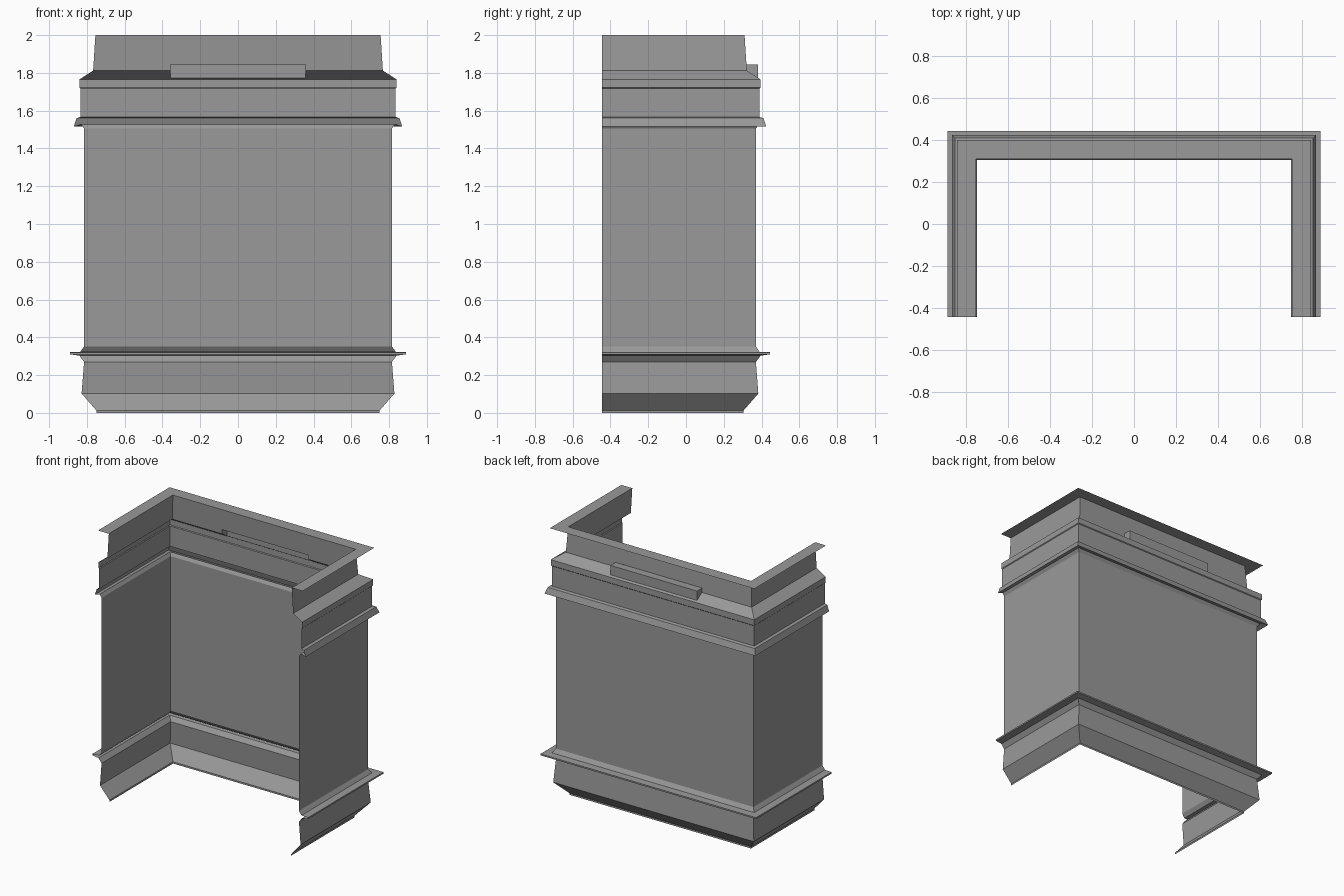
import bpy, bmesh

cube = bpy.data.objects.get("Cube")
if cube:
    bpy.data.objects.remove(cube)

FRONT = -0.445        # open front edge
INSET = 0.445         # back wall sits at half width minus this
NICHE_X, NICHE_Y, NICHE_Z = 0.357, 0.38, 1.845

grey = bpy.data.materials.new("plain grey")
grey.use_nodes = True
colour = (0.32, 0.32, 0.32, 1)
grey.diffuse_color = colour
grey.node_tree.nodes["Principled BSDF"].inputs["Base Color"].default_value = colour


def finish(bm, name):
    mesh = bpy.data.meshes.new(name)
    bm.to_mesh(mesh)
    bm.free()
    mesh.materials.append(grey)
    obj = bpy.data.objects.new(name, mesh)
    bpy.context.collection.objects.link(obj)
    return obj


def sweep(bm, profile):
    """Sweep (half width, height) points round the three-sided plan."""
    rows = []
    for r, z in profile:
        plan = [(-r, FRONT), (-r, r - INSET), (r, r - INSET), (r, FRONT)]
        rows.append([bm.verts.new((x, y, z)) for x, y in plan])
    for low, high in zip(rows, rows[1:]):
        for i in range(3):
            bm.faces.new((low[i], high[i], high[i + 1], low[i + 1]))


# Lower plinth with its thin projecting ledge, and the plain wall above
base = [(0.75, 0), (0.75, 0.013), (0.828, 0.102), (0.815, 0.27),
        (0.84, 0.303), (0.89, 0.31), (0.89, 0.321), (0.835, 0.323),
        (0.815, 0.352)]
wall = [(0.815, 0.352), (0.815, 1.505)]
# Drip moulding, frieze band, sloped shoulder, neck and top flange
cornice = [(0.815, 1.505), (0.83, 1.528), (0.87, 1.515), (0.855, 1.56),
           (0.835, 1.566), (0.835, 1.717), (0.84, 1.722), (0.84, 1.765),
           (0.767, 1.812), (0.755, 2), (0.845, 2)]

for name, profile in (("plinth", base), ("wall_panels", wall)):
    bm = bmesh.new()
    sweep(bm, profile)
    finish(bm, name)

# Cornice with an opening cut in its back for the niche
bm = bmesh.new()
sweep(bm, cornice)


def in_back(face):
    c = face.calc_center_median()
    return abs(c.x) < 0.7 and 1.765 < c.z < 1.99


for co, no in (((NICHE_X, 0, 0), (1, 0, 0)), ((-NICHE_X, 0, 0), (1, 0, 0)),
               ((0, 0, NICHE_Z), (0, 0, 1)), ((0, NICHE_Y, 0), (0, 1, 0))):
    faces = [f for f in bm.faces if in_back(f)]
    geom = set(faces)
    for f in faces:
        geom.update(f.edges, f.verts)
    bmesh.ops.bisect_plane(bm, geom=list(geom), plane_co=co, plane_no=no)
hole = []
for f in bm.faces:
    c = f.calc_center_median()
    if in_back(f) and abs(c.x) < NICHE_X and c.z < NICHE_Z and c.y < NICHE_Y:
        hole.append(f)
bmesh.ops.delete(bm, geom=hole, context='FACES')
finish(bm, "cornice")

# Niche shell: back plate, lid and two cheeks
bm = bmesh.new()
neck_y, shoulder_y = 0.32, 0.322
lip_z = 1.774
ends = []
for x in (-NICHE_X, NICHE_X):
    outline = [(neck_y, NICHE_Z), (NICHE_Y, NICHE_Z), (NICHE_Y, lip_z), (shoulder_y, 1.812)]
    ends.append([bm.verts.new((x, y, z)) for y, z in outline])
left, right = ends
for i in range(2):
    bm.faces.new((left[i], right[i], right[i + 1], left[i + 1]))
bm.faces.new(left)
bm.faces.new(right[::-1])
bmesh.ops.recalc_face_normals(bm, faces=bm.faces)
finish(bm, "niche")
